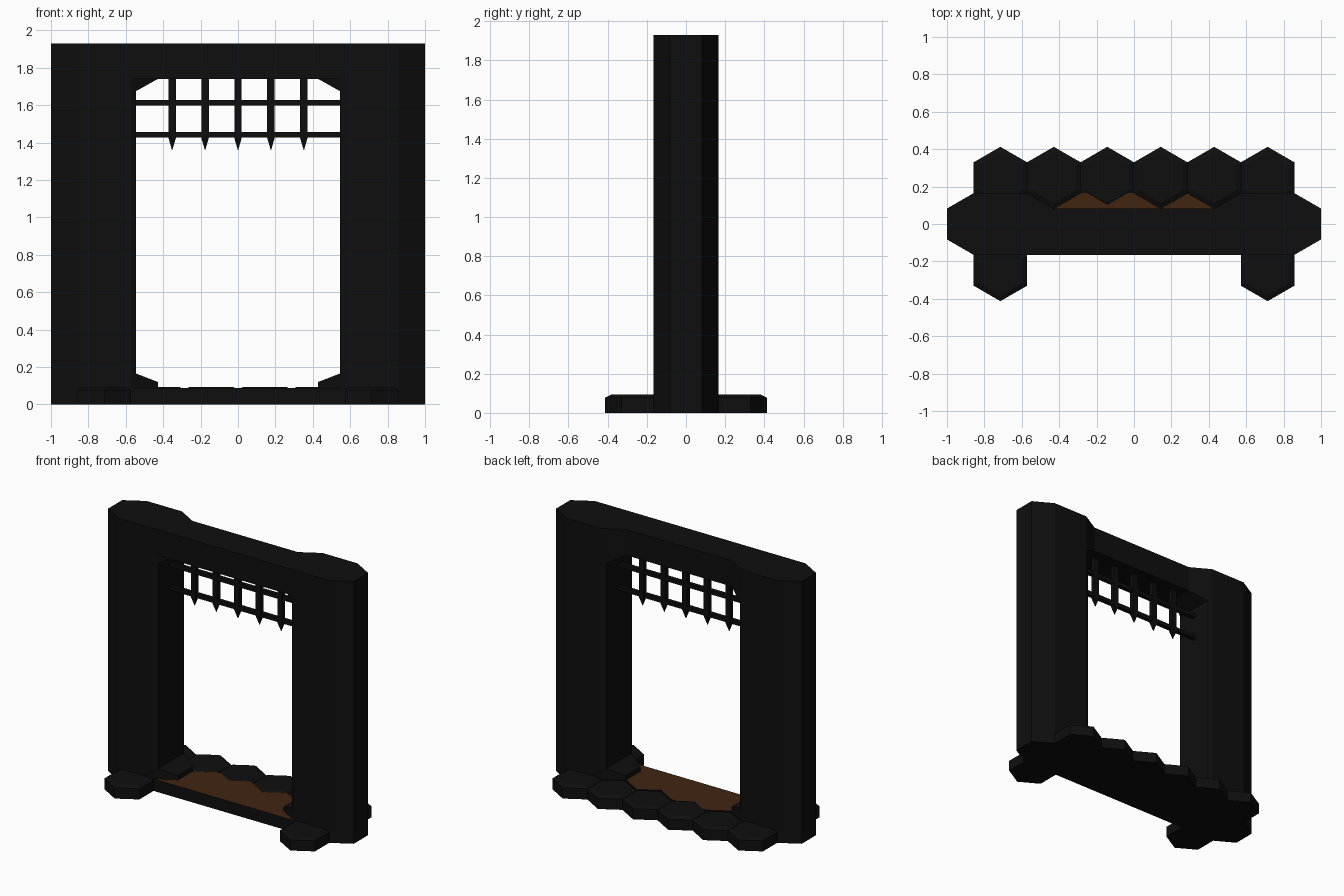
import bpy, bmesh, math

if "Cube" in bpy.data.objects:
    bpy.data.objects.remove(bpy.data.objects["Cube"])

R = 0.165                      # hexagon radius
H = R * math.sqrt(3) / 2       # half width of a hexagon


def material(name, rgb):
    m = bpy.data.materials.new(name)
    m.diffuse_color = (*rgb, 1)
    m.use_nodes = True
    m.node_tree.nodes["Principled BSDF"].inputs["Base Color"].default_value = m.diffuse_color
    return m


BLACK = material("black stone", (0.0045, 0.0045, 0.0045))
IRON = material("dark iron", (0.004, 0.004, 0.004))
BROWN = material("brown earth", (0.052, 0.018, 0.0055))


def loft(name, layers, mats, top_index=0):
    """Join matching outlines [(z, points), ...] into a closed solid."""
    bm = bmesh.new()
    rings = [[bm.verts.new((x, y, z)) for x, y in pts] for z, pts in layers]
    n = len(rings[0])
    for a, b in zip(rings, rings[1:]):
        for i in range(n):
            j = (i + 1) % n
            bm.faces.new((a[i], a[j], b[j], b[i]))
    bm.faces.new(rings[0][::-1])
    bm.faces.new(rings[-1]).material_index = top_index
    bmesh.ops.triangulate(bm, faces=[f for f in bm.faces if len(f.verts) > 4])
    bmesh.ops.recalc_face_normals(bm, faces=bm.faces)
    me = bpy.data.meshes.new(name)
    bm.to_mesh(me)
    bm.free()
    ob = bpy.data.objects.new(name, me)
    for m in mats:
        me.materials.append(m)
    bpy.context.collection.objects.link(ob)
    return ob


def hexagon(cx, cy, r):
    return [(cx + r * math.cos(math.radians(30 + 60 * i)),
             cy + r * math.sin(math.radians(30 + 60 * i))) for i in range(6)]


def rect(x, y, w, d):
    return [(x - w / 2, y - d / 2), (x + w / 2, y - d / 2),
            (x + w / 2, y + d / 2), (x - w / 2, y + d / 2)]


# Pillars: two merged hexagons, inner edge cut back between foot and head
for side, s in (("left", -1), ("right", 1)):
    def outline(ix, iy):
        return [(s * x, y) for x, y in (
            (7 * H, -R / 2), (7 * H, R / 2), (6 * H, R), (4 * H, R),
            (ix, iy), (ix, -iy), (4 * H, -R), (6 * H, -R))]
    full, cut = outline(3 * H, R / 2), outline(0.545, 0.15)
    loft(side + "_pillar", [(0, full), (0.12, full), (0.165, cut),
                            (1.675, cut), (1.74, full), (1.93, full)], [BLACK])

# Lintel between the pillar heads
front = [(-4 * H, -R), (4 * H, -R), (3 * H, -R / 2), (3 * H, R / 2)]
lintel = front + [(-3 * H, R / 2), (-3 * H, -R / 2)]
loft("lintel", [(1.74, lintel), (1.93, lintel)], [BLACK])

# Threshold with an earth top and a zigzag back edge
zigzag = [(k * H, R if k % 2 == 0 else R / 2) for k in range(2, -3, -1)]
floor = front + zigzag + [(-3 * H, R / 2), (-3 * H, -R / 2)]
loft("threshold", [(0, floor), (0.088, floor)], [BLACK, BROWN], top_index=1)

# Bevelled hexagonal paving tiles: a row behind, one before each pillar
spots = [(k * H, 1.5 * R) for k in range(-5, 6, 2)]
spots += [(-5 * H, -1.5 * R), (5 * H, -1.5 * R)]
for i, (x, y) in enumerate(spots):
    loft(f"paving_tile_{i + 1}", [(0, hexagon(x, y, R)), (0.078, hexagon(x, y, R)),
                                  (0.093, hexagon(x, y, 0.135))], [BLACK])

# Portcullis: pointed uprights and two cross bars
for i in range(5):
    x = (i - 2) * 0.176
    bar = rect(x, 0, 0.04, 0.035)
    loft(f"portcullis_bar_{i + 1}", [(1.36, rect(x, 0, 0.002, 0.002)),
                                     (1.425, bar), (1.75, bar)], [IRON])
for name, z in (("lower", 1.442), ("upper", 1.613)):
    bar = rect(0, 0, 1.1, 0.03)
    loft(f"portcullis_{name}_crossbar", [(z - 0.015, bar), (z + 0.015, bar)], [IRON])
